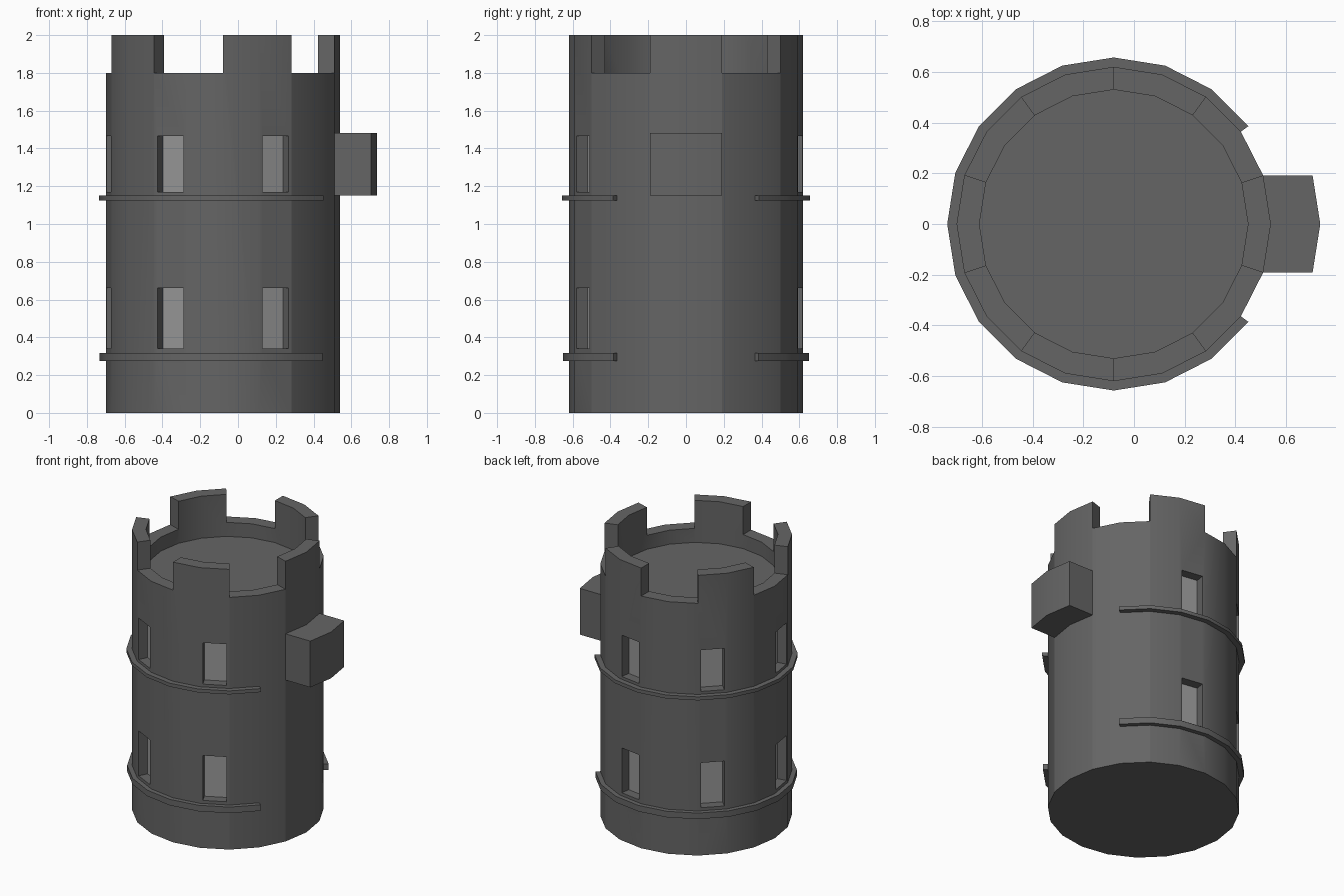
import bpy, bmesh, math
from mathutils import Matrix, Vector

if "Cube" in bpy.data.objects:
    bpy.data.objects.remove(bpy.data.objects["Cube"])

CX, SIDES, STEP = -0.08, 20, 18
R_OUT, R_IN = 0.62, 0.53
WINDOW_ANGLES = (81, 135, 189, 243, 297)
WINDOW_LEVELS = ((0.34, 0.66), (1.17, 1.465))


def material(name, v):
    m = bpy.data.materials.new(name)
    m.diffuse_color = (v, v, v, 1)
    m.use_nodes = True
    m.node_tree.nodes["Principled BSDF"].inputs["Base Color"].default_value = m.diffuse_color
    return m


STONE = material("dark_stone", 0.13)
PANE = material("pale_pane", 0.31)


def finish(name, bm, mat=None):
    bmesh.ops.recalc_face_normals(bm, faces=bm.faces)
    me = bpy.data.meshes.new(name)
    bm.to_mesh(me)
    bm.free()
    ob = bpy.data.objects.new(name, me)
    bpy.context.collection.objects.link(ob)
    if mat:
        me.materials.append(mat)
    return ob


def smooth(ob):
    bpy.ops.object.select_all(action='DESELECT')
    ob.select_set(True)
    bpy.context.view_layer.objects.active = ob
    bpy.ops.object.shade_smooth_by_angle(angle=math.radians(30))


def cylinder(bm, r, z0, z1):
    bmesh.ops.create_cone(bm, cap_ends=True, segments=SIDES, radius1=r, radius2=r,
                          depth=z1 - z0,
                          matrix=Matrix.Translation((CX, 0, (z0 + z1) / 2)))


def arc_block(bm, r0, r1, z0, z1, a0, a1):
    """Curved bar with a rectangular section, swept from a0 to a1 degrees."""
    rows = []
    for a in range(a0, a1 + 1, STEP):
        c, s = math.cos(math.radians(a)), math.sin(math.radians(a))
        rows.append([bm.verts.new((CX + r * c, r * s, z))
                     for r, z in ((r0, z0), (r1, z0), (r1, z1), (r0, z1))])
    for p, q in zip(rows, rows[1:]):
        for i in range(4):
            j = (i + 1) % 4
            bm.faces.new((p[i], p[j], q[j], q[i]))
    bm.faces.new(rows[0])
    bm.faces.new(rows[-1])


def window_boxes(bm, d0, d1, width):
    """Boxes at every window, spanning radial distances d0 to d1."""
    for a in WINDOW_ANGLES:
        for z0, z1 in WINDOW_LEVELS:
            m = (Matrix.Translation((CX, 0, 0)) @ Matrix.Rotation(math.radians(a), 4, 'Z')
                 @ Matrix.Translation(((d0 + d1) / 2, 0, (z0 + z1) / 2))
                 @ Matrix.Diagonal((d1 - d0, width, z1 - z0, 1)))
            bmesh.ops.create_cube(bm, size=1, matrix=m)


# Tower body
bm = bmesh.new()
cylinder(bm, R_OUT, 0, 2)
tower = finish("tower_body", bm, STONE)

# Cutters: roof well, gaps between the battlements, window recesses
cutters = []
bm = bmesh.new()
cylinder(bm, R_IN, 1.7, 2.2)
cutters.append(finish("roof_well_cutter", bm))
bm = bmesh.new()
for k in range(5):
    arc_block(bm, 0.4, 0.8, 1.8, 2.2, 18 + 72 * k, 54 + 72 * k)
cutters.append(finish("battlement_gap_cutter", bm))
bm = bmesh.new()
window_boxes(bm, 0.545, 0.7, 0.154)
cutters.append(finish("window_cutter", bm))

for c in cutters:
    c.hide_render = True
    mod = tower.modifiers.new(c.name, 'BOOLEAN')
    mod.operation, mod.solver, mod.object = 'DIFFERENCE', 'EXACT', c

# Bake the cuts, then drop the cutters
dg = bpy.context.evaluated_depsgraph_get()
baked = bpy.data.meshes.new_from_object(tower.evaluated_get(dg))
tower.modifiers.clear()
tower.data = baked
baked.materials.clear()
baked.materials.append(STONE)
for p in baked.polygons:
    p.material_index = 0
for c in cutters:
    bpy.data.objects.remove(c)
smooth(tower)

# Window panes at the back of each recess
bm = bmesh.new()
window_boxes(bm, 0.535, 0.547, 0.154)
finish("window_panes", bm, PANE)

# Two open bands around the tower
for name, r, z0, z1 in (("lower_band", 0.652, 0.275, 0.318),
                        ("upper_band", 0.657, 1.125, 1.15)):
    bm = bmesh.new()
    arc_block(bm, 0.6, r, z0, z1, 36, 324)
    smooth(finish(name, bm, STONE))

# Projecting bay: two wall faces pushed straight out along x
bm = bmesh.new()
h = R_OUT * math.sin(math.radians(18))
x = CX + R_OUT * math.cos(math.radians(18))
outline = ((x - 0.03, -h), (x + 0.195, -h), (CX + R_OUT + 0.195, 0),
           (x + 0.195, h), (x - 0.03, h))
face = bm.faces.new([bm.verts.new((px, py, 1.152)) for px, py in outline])
ext = bmesh.ops.extrude_face_region(bm, geom=[face], use_keep_orig=True)
bmesh.ops.translate(bm, vec=Vector((0, 0, 0.33)),
                    verts=[v for v in ext["geom"] if isinstance(v, bmesh.types.BMVert)])
smooth(finish("projecting_bay", bm, STONE))
